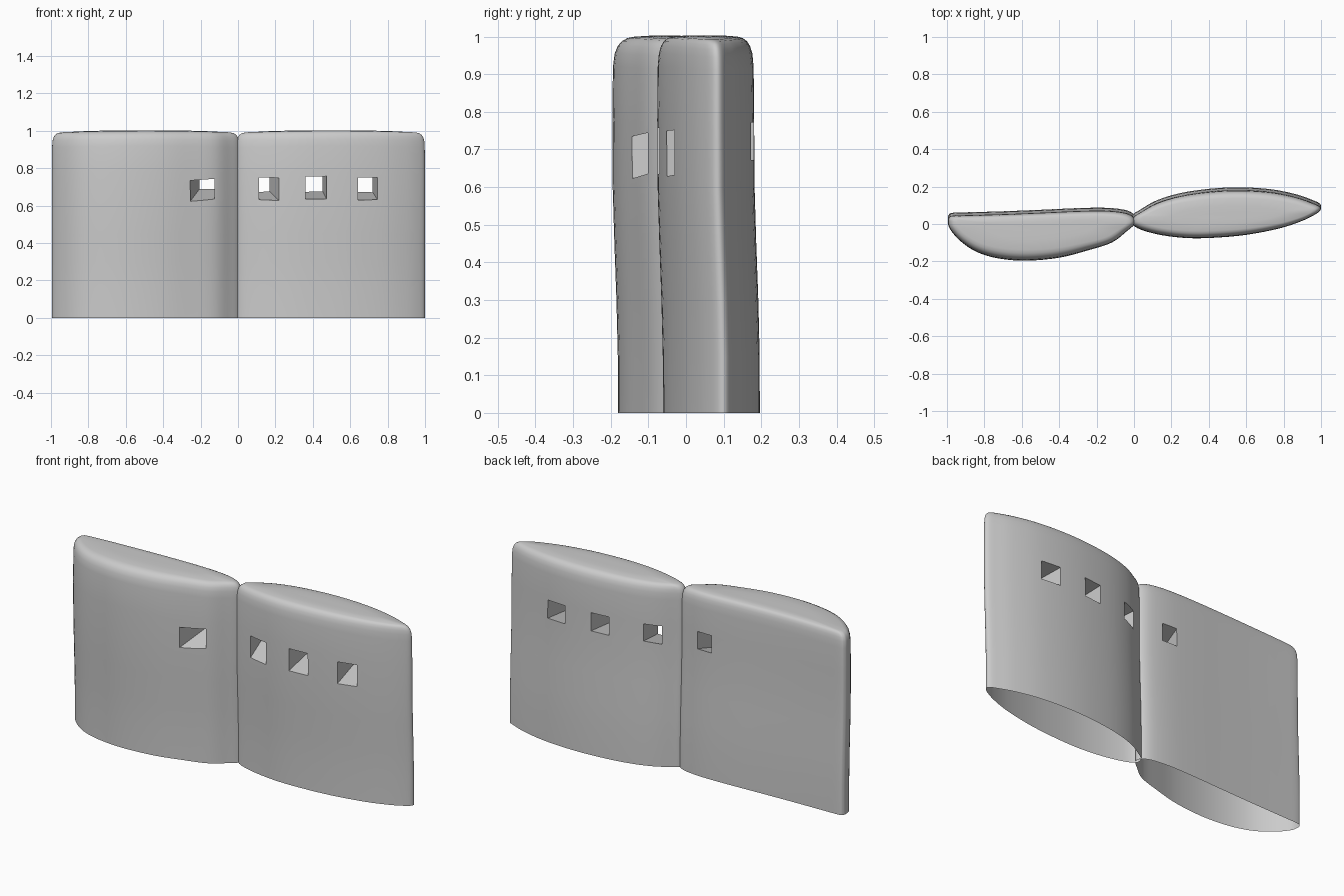
import bpy, bmesh
from mathutils import Vector

if "Cube" in bpy.data.objects:
    bpy.data.objects.remove(bpy.data.objects["Cube"])

# plan outlines, counter-clockwise seen from above
LEFT = [(-0.995, 0.03), (-0.985, -0.01), (-0.93, -0.075), (-0.84, -0.135), (-0.72, -0.17),
        (-0.57, -0.181), (-0.4, -0.165), (-0.25, -0.127), (-0.12, -0.085), (-0.04, -0.025),
        (0.0, 0.01), (0.008, 0.035), (-0.01, 0.06), (-0.06, 0.078), (-0.16, 0.087), (-0.3, 0.085),
        (-0.5, 0.076), (-0.7, 0.068), (-0.88, 0.063), (-0.97, 0.06), (-0.99, 0.05)]
RIGHT = [(-0.01, 0.03), (0.0, 0.005), (0.05, -0.02), (0.15, -0.045), (0.28, -0.06),
         (0.42, -0.059), (0.6, -0.043), (0.78, -0.008), (0.9, 0.032), (0.97, 0.067),
         (0.997, 0.09), (0.993, 0.11), (0.95, 0.13), (0.87, 0.158), (0.74, 0.185),
         (0.58, 0.196), (0.42, 0.19), (0.25, 0.166), (0.12, 0.126), (0.03, 0.075), (0.0, 0.055)]
# ring height, inset in plan (x and y scale)
RINGS = [(0, 1, 1), (0.15, 1, 1), (0.3, 1, 1), (0.45, 1, 1), (0.6, 1, 1), (0.78, 1, 1),
         (0.92, 0.998, 0.99), (0.955, 0.993, 0.965), (0.975, 0.982, 0.92), (0.988, 0.965, 0.86),
         (0.996, 0.94, 0.78), (1.0, 0.9, 0.68), (1.003, 0.6, 0.4), (1.003, 0.3, 0.15)]


def smooth_loop(pts, n=4):
    """Closed Catmull-Rom curve through pts."""
    out, m = [], len(pts)
    P = [Vector(p) for p in pts]
    for i in range(m):
        a, b, c, d = P[i - 1], P[i], P[(i + 1) % m], P[(i + 2) % m]
        for k in range(n):
            t = k / n
            out.append(0.5 * (2 * b + (c - a) * t + (2 * a - 5 * b + 4 * c - d) * t * t
                              + (3 * b - a - 3 * c + d) * t ** 3))
    return out


def to_object(name, bm):
    bmesh.ops.recalc_face_normals(bm, faces=bm.faces)
    me = bpy.data.meshes.new(name)
    bm.to_mesh(me)
    bm.free()
    ob = bpy.data.objects.new(name, me)
    bpy.context.collection.objects.link(ob)
    return ob


def wall(name, pts, cx, cy):
    loop = smooth_loop(pts)
    n = len(loop)
    bm = bmesh.new()
    rings = []
    for z, sx, sy in RINGS:
        t = min(1, max(0, (z - 0.1) / 0.6))
        lean = -0.015 * t * t * (3 - 2 * t)
        rings.append([bm.verts.new((cx + (p.x - cx) * sx, cy + (p.y - cy) * sy + lean,
                                    z * (1 - 0.01 * ((p.x - cx) * sx / 0.5) ** 2))) for p in loop])
    for a, b in zip(rings, rings[1:]):
        for i in range(n):
            j = (i + 1) % n
            bm.faces.new((a[i], a[j], b[j], b[i]))
    bm.faces.new(rings[-1])
    bm.faces.new(rings[0][::-1])
    return to_object(name, bm)


def window_cutter(name, front, yf, back, yb):
    """Slanted tunnel through a front and a back rectangle (x0, x1, z0, z1)."""
    bm = bmesh.new()
    ends = []
    for t in (-0.4, 1.4):
        x0, x1, z0, z1 = [f + (b - f) * t for f, b in zip(front, back)]
        y = yf + (yb - yf) * t
        ends.append([bm.verts.new(c) for c in ((x0, y, z0), (x1, y, z0), (x1, y, z1), (x0, y, z1))])
    a, b = ends
    bm.faces.new(a)
    bm.faces.new(b)
    for i in range(4):
        j = (i + 1) % 4
        bm.faces.new((a[i], a[j], b[j], b[i]))
    return to_object(name, bm)


def finish(ob, cutters):
    bpy.context.view_layer.objects.active = ob
    for c in cutters:
        m = ob.modifiers.new("window", 'BOOLEAN')
        m.operation, m.solver, m.object = 'DIFFERENCE', 'EXACT', c
        bpy.ops.object.modifier_apply(modifier=m.name)
        bpy.data.objects.remove(c)
    # open underside
    bm = bmesh.new()
    bm.from_mesh(ob.data)
    low = [f for f in bm.faces if all(v.co.z < 1e-4 for v in f.verts)]
    bmesh.ops.delete(bm, geom=low, context='FACES')
    bm.to_mesh(ob.data)
    bm.free()
    bpy.ops.object.select_all(action='DESELECT')
    ob.select_set(True)
    bpy.ops.object.shade_smooth_by_angle(angle=0.7)


# left curved wall with one window
left = wall("left_wall", LEFT, -0.495, 0.0)
finish(left, [window_cutter("left_window", (-0.25, -0.125, 0.63, 0.74), -0.12,
                            (-0.205, -0.118, 0.69, 0.785), 0.075)])

# right curved wall with three windows
right = wall("right_wall", RIGHT, 0.495, 0.06)
finish(right, [
    window_cutter("window_1", (0.115, 0.217, 0.63, 0.75), -0.06, (0.075, 0.17, 0.675, 0.77), 0.12),
    window_cutter("window_2", (0.362, 0.474, 0.635, 0.757), -0.075, (0.35, 0.453, 0.675, 0.775), 0.175),
    window_cutter("window_3", (0.64, 0.747, 0.63, 0.75), -0.045, (0.61, 0.72, 0.672, 0.772), 0.175)])
